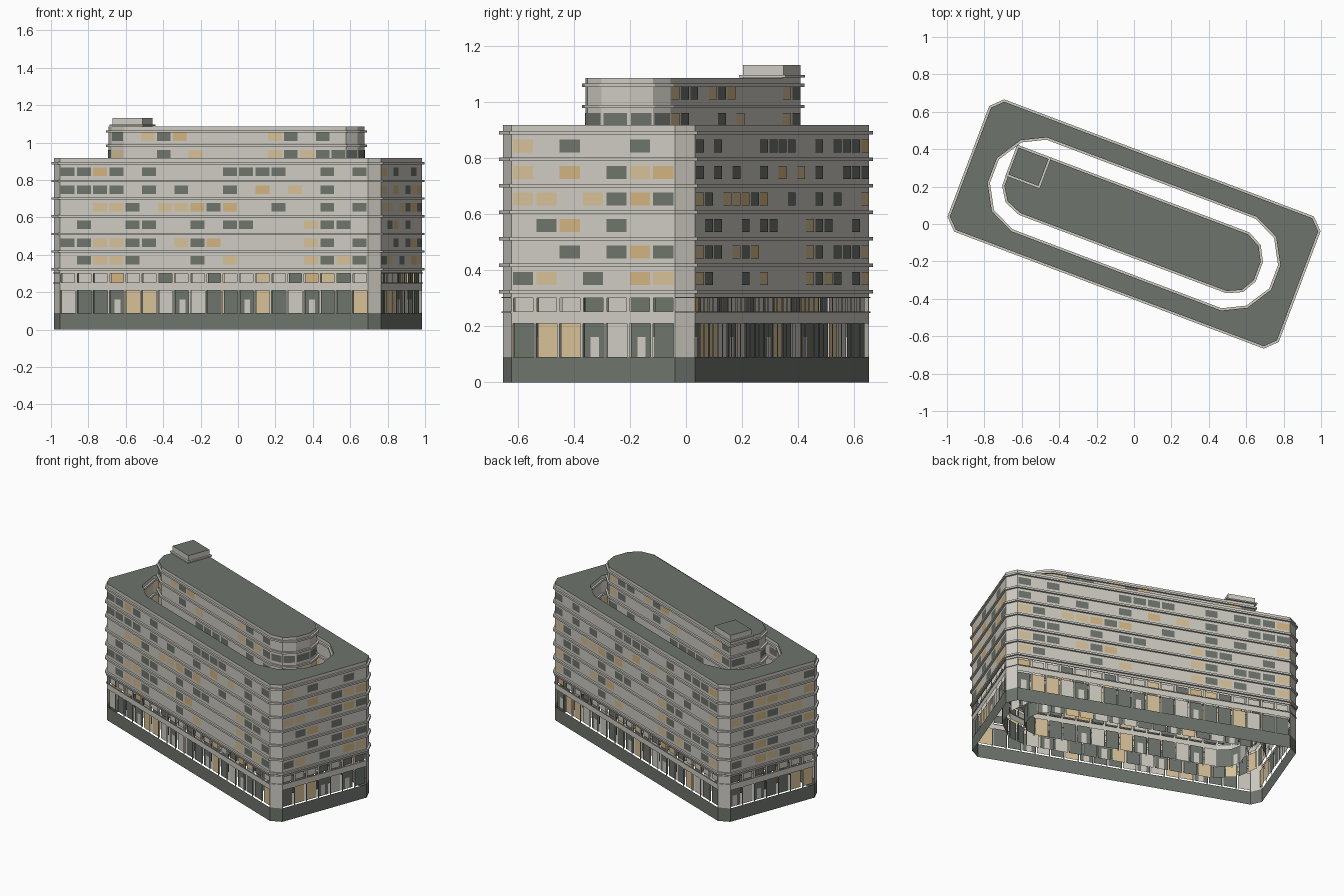
import bpy, bmesh, math
from mathutils import Vector

if "Cube" in bpy.data.objects:
    bpy.data.objects.remove(bpy.data.objects["Cube"])

ANG = math.radians(-20.7)
CA, SA = math.cos(ANG), math.sin(ANG)


def mat(name, col):
    m = bpy.data.materials.new(name)
    m.diffuse_color = (*col, 1)
    m.use_nodes = True
    m.node_tree.nodes["Principled BSDF"].inputs["Base Color"].default_value = m.diffuse_color
    return m


MATS = [mat("stone_wall", (0.62, 0.60, 0.54)), mat("grey_green", (0.155, 0.175, 0.150)),
        mat("lit_window_tan", (0.68, 0.53, 0.31)), mat("lit_window_amber", (0.64, 0.45, 0.22))]
WALL, GREEN, TAN, AMBER = range(4)

# Window rhythm per floor: G dark, T tan, A amber, P pale, D door, - blank
LONG = ["-GTTG---G-T----TGTG", "GGTTGG-TGA-----TG-G", "-G--GG--G-GG---TGG-",
        "--TTG-TTAGA--G--G-G", "GGGG-G-G--G-A-T-G--", "GGAG-G----GGGG--G-G"]
SHORT = ["GT-G-AT", "--G-GAG", "-GA-G--", "TT-TGAG", "T-A-GTA", "T-G--G-"]
SHOP = ("PGGDTTPDPGGDTGPDGGT", "GTTDPDG")
MEZZ = ("PPPAPPGPPGPPTPGATGP", "PPPGPGG")
COLOUR = {"G": GREEN, "T": TAN, "A": AMBER, "P": WALL}


class Part:
    """Collects coloured faces in plan coordinates and turns them into one object."""

    def __init__(self, name):
        self.name, self.bm = name, bmesh.new()

    def vert(self, p, z):
        return self.bm.verts.new((p[0] * CA - p[1] * SA, p[0] * SA + p[1] * CA, z))

    def face(self, corners, m):
        f = self.bm.faces.new([self.vert(p, z) for p, z in corners])
        f.material_index = m

    def quad(self, a, b, z0, z1, m):
        self.face([(a, z0), (b, z0), (b, z1), (a, z1)], m)

    def fill(self, loops, z, m):
        edges = []
        for lp in loops:
            vs = [self.vert(p, z) for p in lp]
            edges += [self.bm.edges.new((vs[i - 1], vs[i])) for i in range(len(vs))]
        res = bmesh.ops.triangle_fill(self.bm, use_beauty=True, edges=edges, normal=(0, 0, 1))
        for f in res["geom"]:
            if isinstance(f, bmesh.types.BMFace):
                f.material_index = m
                f.normal_update()
                if f.normal.z < 0:
                    f.normal_flip()

    def done(self):
        me = bpy.data.meshes.new(self.name)
        self.bm.to_mesh(me)
        self.bm.free()
        for m in MATS:
            me.materials.append(m)
        ob = bpy.data.objects.new(self.name, me)
        bpy.context.collection.objects.link(ob)


def sides(loop):
    return [(loop[i], loop[(i + 1) % len(loop)]) for i in range(len(loop))]


def offset(loop, d):
    """Move the loop to the right of its direction (its facade side) by d."""
    out = []
    for i, p in enumerate(loop):
        e1 = (p - loop[i - 1]).normalized()
        e2 = (loop[(i + 1) % len(loop)] - p).normalized()
        n1, n2 = Vector((e1.y, -e1.x)), Vector((e2.y, -e2.x))
        out.append(p + (n1 + n2) * d / (1 + n1.dot(n2)))
    return out


def ledge(part, loop, z, h, d):
    for (a, b), (c, e) in zip(sides(loop), sides(offset(loop, d))):
        part.quad(c, e, z - h / 2, z + h / 2, WALL)
        part.face([(c, z + h / 2), (e, z + h / 2), (b, z + h / 2), (a, z + h / 2)], WALL)
        part.face([(a, z - h / 2), (b, z - h / 2), (e, z - h / 2), (c, z - h / 2)], WALL)


def bays(a, b, long_pattern, short_pattern, start):
    """Split one side into equal bays, giving each bay a letter of the rhythm."""
    length = (b - a).length
    n = max(1, round(length / 0.0915))
    pattern = long_pattern if length > 0.8 else short_pattern
    for i in range(n):
        yield a.lerp(b, i / n), a.lerp(b, (i + 1) / n), pattern[(i + start) % len(pattern)]


def recessed_row(part, loop, z0, z1, pier, patterns, depth=0.016):
    """Row of piers with set-back glass panes, some of them with a door."""
    for j, (a, b) in enumerate(sides(loop)):
        if (b - a).length < 0.08:
            part.quad(a, b, z0, z1, WALL)
            continue
        d = (b - a).normalized()
        back = Vector((-d.y, d.x)) * depth
        for p, q, kind in bays(a, b, *patterns, j // 4 * 3):
            s, t = p.lerp(q, pier), p.lerp(q, 1 - pier)
            part.quad(p, s, z0, z1, WALL)
            part.quad(t, q, z0, z1, WALL)
            s, t = s + back, t + back
            if kind == "D":
                zd = z0 + 0.6 * (z1 - z0)
                m1, m2 = s.lerp(t, 0.3), s.lerp(t, 0.7)
                part.quad(s, m1, z0, z1, GREEN)
                part.quad(m1, m2, z0, zd, WALL)
                part.quad(m1, m2, zd, z1, GREEN)
                part.quad(m2, t, z0, z1, GREEN)
            else:
                part.quad(s, t, z0, z1, COLOUR[kind])


def window_row(part, loop, z0, z1, k):
    for j, (a, b) in enumerate(sides(offset(loop, 0.002))):
        if (b - a).length < 0.08:
            continue
        for p, q, kind in bays(a, b, LONG[k % 6], SHORT[k % 6], j // 4 * 3):
            if kind != "-":
                part.quad(p.lerp(q, 0.07), p.lerp(q, 0.93), z0, z1, COLOUR[kind])


FLOOR = 0.0945


def facade(name, loop, top, ledges, rows):
    w = Part(name + "_walls")
    for a, b in sides(loop):
        w.quad(a, b, 0.21, 0.25, WALL)
        w.quad(a, b, 0.302, top, WALL)
    w.done()
    g = Part(name + "_shopfront")
    recessed_row(g, loop, 0.09, 0.21, 0.05, SHOP)
    recessed_row(g, loop, 0.25, 0.302, 0.08, MEZZ)
    g.done()
    win = Part(name + "_windows")
    for k in rows:
        window_row(win, loop, 0.348 + FLOOR * k, 0.394 + FLOOR * k, k)
    win.done()
    led = Part(name + "_ledges")
    for z in ledges:
        ledge(led, loop, z, 0.012, 0.012)
    for z in (0.25, 0.303):
        ledge(led, loop, z, 0.005, 0.005)
    led.done()


def V(pts):
    return [Vector(p) for p in pts]


# Plan outlines: chamfered block, courtyard opening, inner block with one square corner
L, W, C = 0.935, 0.366, 0.055
outer = V([(-L + C, -W), (L - C, -W), (L, -W + C), (L, W - C),
           (L - C, W), (-L + C, W), (-L, W - C), (-L, -W + C)])
end = [(0.60, -0.268), (0.725, -0.205), (0.81, -0.07), (0.81, 0.07), (0.735, 0.205), (0.60, 0.268)]
court = V(end + [(-x, -y) for x, y in end])[::-1]
tip = [(0.59, -0.16), (0.665, -0.125), (0.705, -0.055), (0.705, 0.05), (0.665, 0.125), (0.59, 0.164)]
inner = V(tip + [(-0.72, 0.164), (-0.72, -0.055), (-0.675, -0.125), (-0.59, -0.16)])

levels = [0.323 + FLOOR * k for k in range(7)]
facade("outer_block", outer, 0.918, levels, range(6))
facade("courtyard", court, 0.918, levels, range(6))
facade("inner_block", inner, 1.086, levels + [0.984, 1.06], range(8))

# Plinth around the outer block
base = Part("plinth")
for a, b in sides(outer):
    base.quad(a, b, 0, 0.09, GREEN)
base.done()

# Flat roofs
roof = Part("outer_roof")
roof.fill([outer, court], 0.918, GREEN)
roof.done()
roof = Part("inner_roof")
roof.fill([inner], 1.086, GREEN)
roof.done()

# Rooftop plant room on the square corner
hut = V([(-0.722, 0.01), (-0.55, 0.01), (-0.55, 0.164), (-0.722, 0.164)])
ph = Part("plant_room")
for a, b in sides(hut):
    ph.quad(a, b, 1.086, 1.132, WALL)
ph.fill([hut], 1.132, GREEN)
ledge(ph, hut, 1.092, 0.008, 0.012)
ph.done()
